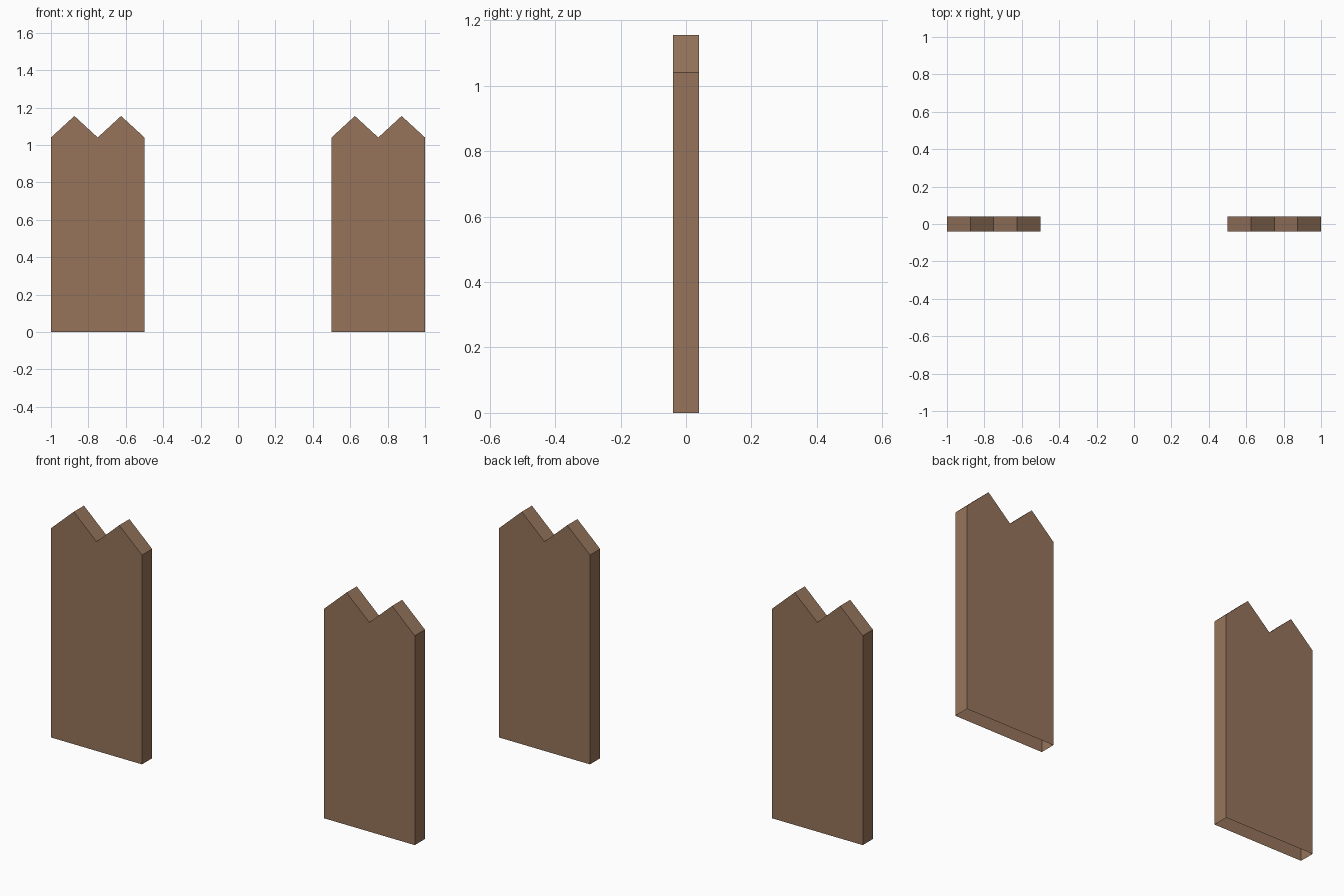
import bpy
import bmesh

if "Cube" in bpy.data.objects:
    bpy.data.objects.remove(bpy.data.objects["Cube"])

# One brown wood colour
wood = bpy.data.materials.new("brown_wood")
wood.diffuse_color = (0.305, 0.175, 0.105, 1.0)
wood.use_nodes = True
wood.node_tree.nodes["Principled BSDF"].inputs["Base Color"].default_value = wood.diffuse_color

HALF_DEPTH = 0.04
# Board outline (x, z), from lower left over the two points to lower right
OUTLINE = [(0.5, 0), (0.5, 1.04), (0.625, 1.155), (0.75, 1.04),
           (0.875, 1.155), (1.0, 1.04), (1.0, 0)]


def make_board(name, offset):
    """Pointed board: front, back and rim, left open underneath."""
    bm = bmesh.new()
    front = [bm.verts.new((x + offset, -HALF_DEPTH, z)) for x, z in OUTLINE]
    back = [bm.verts.new((x + offset, HALF_DEPTH, z)) for x, z in OUTLINE]
    bm.faces.new(front[::-1])
    bm.faces.new(back)
    for i in range(len(OUTLINE) - 1):
        bm.faces.new((front[i], front[i + 1], back[i + 1], back[i]))
    mesh = bpy.data.meshes.new(name)
    bm.to_mesh(mesh)
    bm.free()
    mesh.materials.append(wood)
    obj = bpy.data.objects.new(name, mesh)
    bpy.context.collection.objects.link(obj)
    return obj


# Matching boards either side of the gap
make_board("left_board", -1.5)
make_board("right_board", 0.0)
